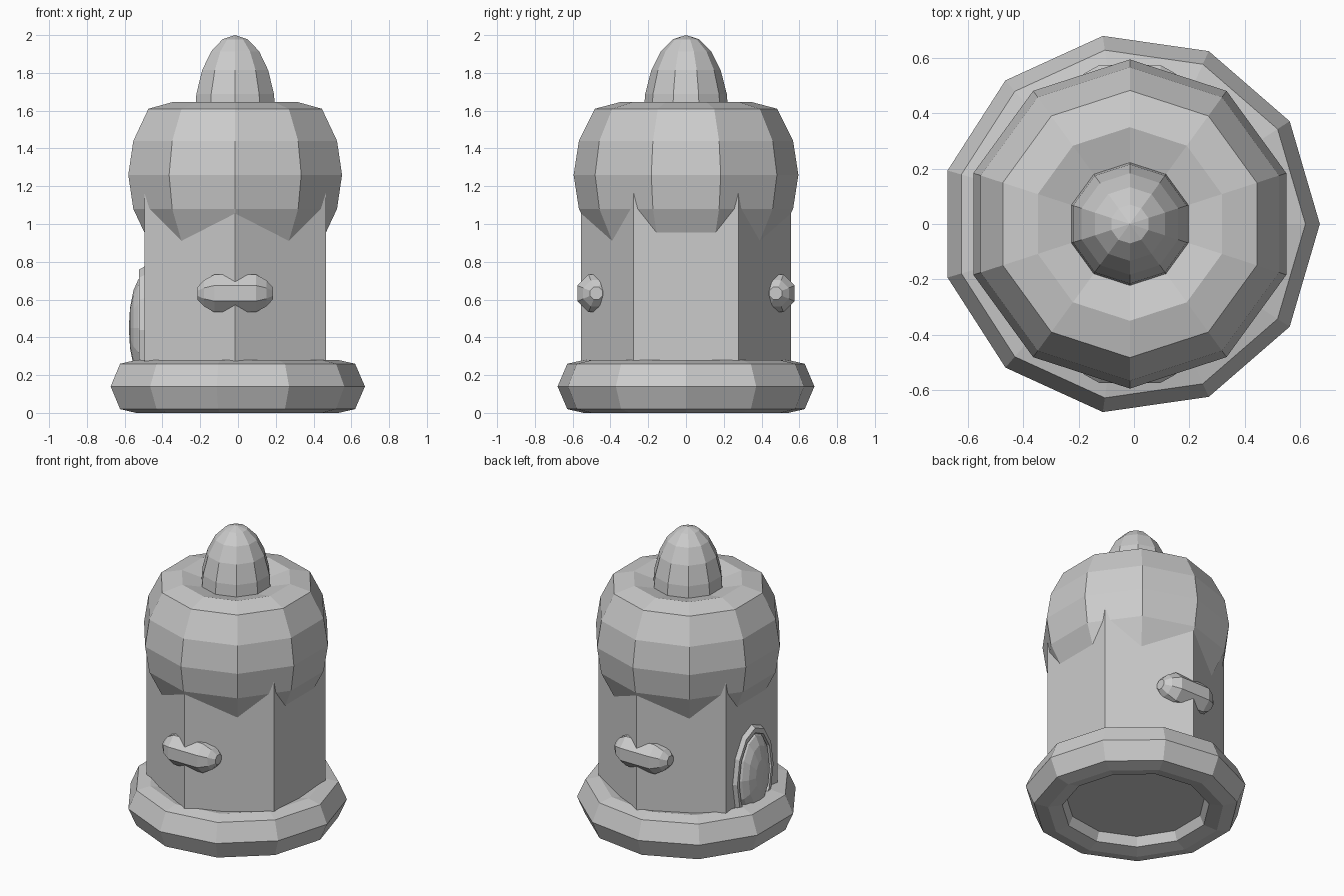
import bpy, bmesh, math
from mathutils import Matrix, Vector

if "Cube" in bpy.data.objects:
    bpy.data.objects.remove(bpy.data.objects["Cube"])

CX = -0.015  # shared axis of the tower


def lathe(name, profile, sides, start, matrix, ring=False):
    """Spin (radius, height) points round local z; ring=True closes the profile."""
    bm = bmesh.new()
    cols = []
    for i in range(sides):
        a = start + 2 * math.pi * i / sides
        cols.append([bm.verts.new((r * math.cos(a), r * math.sin(a), h)) for r, h in profile])
    n = len(profile)
    for i in range(sides):
        a, b = cols[i], cols[(i + 1) % sides]
        for j in range(n if ring else n - 1):
            k = (j + 1) % n
            bm.faces.new((a[j], b[j], b[k], a[k]))
    if not ring:
        bm.faces.new([c[0] for c in cols])
        bm.faces.new([c[-1] for c in cols])
    bmesh.ops.remove_doubles(bm, verts=bm.verts, dist=1e-5)
    bmesh.ops.transform(bm, matrix=matrix, verts=bm.verts)
    bmesh.ops.recalc_face_normals(bm, faces=bm.faces)
    me = bpy.data.meshes.new(name)
    bm.to_mesh(me)
    bm.free()
    ob = bpy.data.objects.new(name, me)
    bpy.context.collection.objects.link(ob)
    return ob


def mirrored(quarter, rc, zc):
    """Expand a quarter section (out, up) into a full closed ring section."""
    q = quarter
    pts = q + [(-x, z) for x, z in reversed(q[:-1])]
    pts += [(-x, -z) for x, z in pts[1:-1]]
    return [(rc + x, zc + z) for x, z in pts]


def oval(rx, rz, zc, rings):
    return [(rx * math.sin(math.pi * i / rings), zc + rz * math.cos(math.pi * i / rings))
            for i in range(rings + 1)]


axis = Matrix.Translation((CX, 0, 0))
up = math.pi / 2

# Rounded base ring
lathe("base_ring", mirrored([(0.14, 0), (0.088, 0.12), (0, 0.14)], 0.547, 0.14), 11, 0, axis, True)

# Six-sided tower
lathe("tower_body", [(0.555, 0.08), (0.555, 1.3)], 6, up, axis)

# Bulging crown
crown = [(0.245, 0), (0.217, 0.18), (0.133, 0.35), (0, 0.385)]
lathe("crown", mirrored(crown, 0.35, 1.26), 10, up, axis, True)

# Egg-shaped finial
lathe("finial", [(r if r > 1e-6 else 0.0005, z) for r, z in oval(0.227, 0.45, 1.55, 10)], 10, up, axis)

# Bumps wrapped on the front and back corners
bump = [(0.035, -0.2), (0.075, -0.165), (0.108, -0.11), (0.108, 0.11), (0.075, 0.165), (0.035, 0.2)]
for side, y in (("front", -0.475), ("back", 0.475)):
    m = Matrix.Translation((CX, y, 0.633)) @ Matrix.Rotation(up, 4, 'Y')
    lathe(side + "_window", bump, 8, math.pi / 8, m)

# Oval door with frame on the left face (local z points to -x)
turn = Matrix.Rotation(-up, 4, 'Y')
door = Matrix.Translation((-0.495, 0, 0.45)) @ Matrix.Diagonal((1, 0.16, 0.28, 1)) @ turn
lathe("door_panel", [(max(r, 0.001), z) for r, z in oval(1, 0.083, 0, 8)], 12, 0, door)
frame = Matrix.Translation((-0.495, 0, 0.44)) @ Matrix.Diagonal((1, 0.205, 0.335, 1)) @ turn
tube = [(0.9 + 0.1 * math.cos(math.pi * i / 3), 0.034 * math.sin(math.pi * i / 3)) for i in range(6)]
lathe("door_frame", tube, 12, 0, frame, True)
